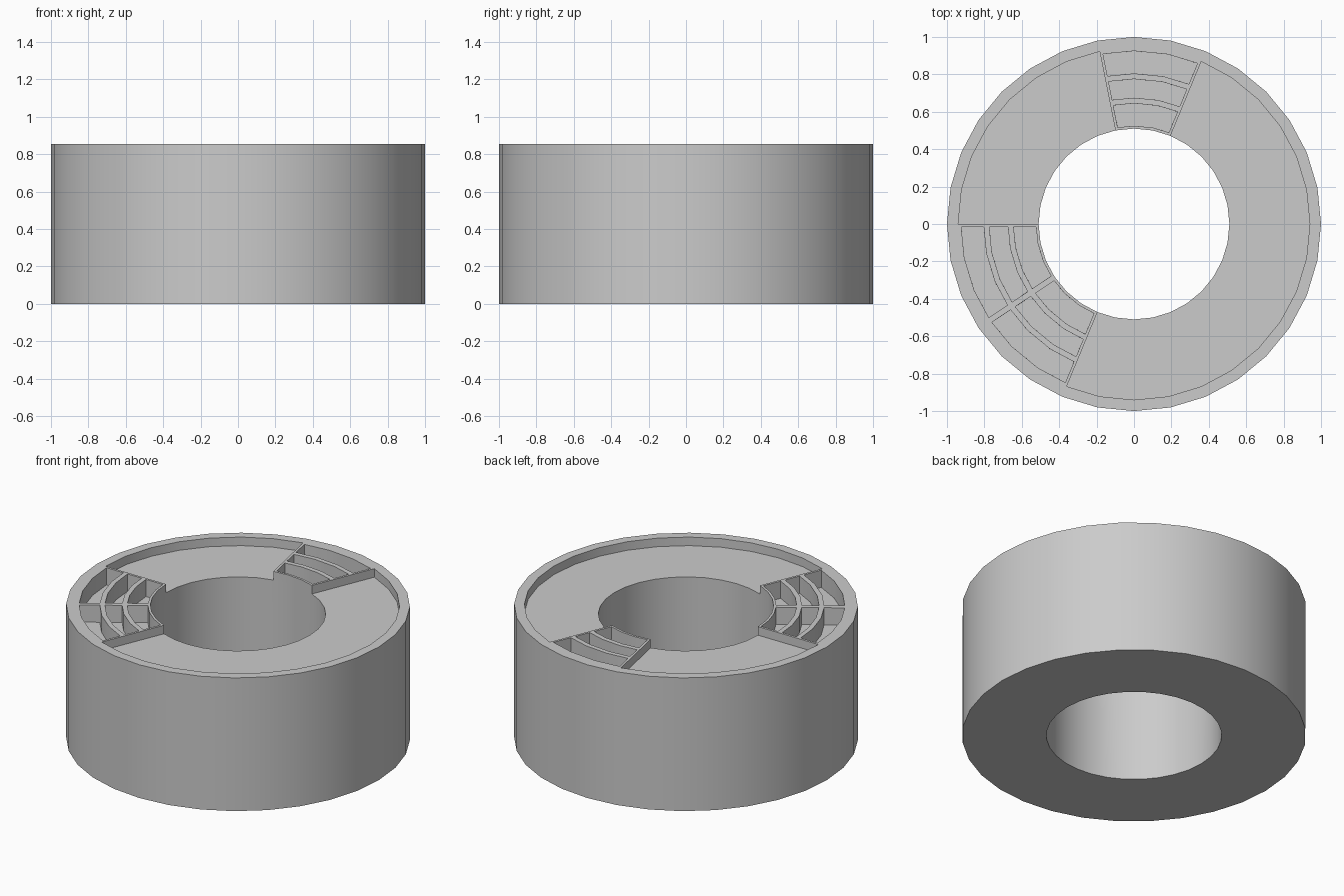
import bpy, bmesh
from math import cos, sin, tau, radians

if "Cube" in bpy.data.objects:
    bpy.data.objects.remove(bpy.data.objects["Cube"])

SEG = 32                                  # sides of the ring
H, FLOOR, POCKET = 0.855, 0.80, 0.745     # rim, recessed face and pocket floor heights
RADII = [0.51, 0.66, 0.79, 0.94]          # bore, two dividers, inside of the rim
OUTER, WALL = 1.0, 0.015
BLOCKS = [6, 16, 19]                      # first segment of each three-segment pocket block
raised = {s + k for s in BLOCKS for k in range(3)}

bm = bmesh.new()


def pt(r, j, z):
    a = tau * (j % SEG) / SEG
    return (r * cos(a), r * sin(a), z)


def quad(*pts):
    return bm.faces.new([bm.verts.new(p) for p in pts])


def wall(r, j, z0, z1):
    quad(pt(r, j, z0), pt(r, j + 1, z0), pt(r, j + 1, z1), pt(r, j, z1))


def flat(r0, r1, j, z):
    return quad(pt(r0, j, z), pt(r1, j, z), pt(r1, j + 1, z), pt(r0, j + 1, z))


cells = {}
for j in range(SEG):
    up = j in raised
    # Underside, outside, rim and bore
    flat(RADII[0], OUTER, j, 0)
    wall(OUTER, j, 0, H)
    flat(RADII[-1], OUTER, j, H)
    wall(RADII[0], j, 0, FLOOR)
    # Bore continues up at the blocks, elsewhere the rim drops to the recess
    wall(RADII[0] if up else RADII[-1], j, FLOOR, H)
    for i, (r0, r1) in enumerate(zip(RADII, RADII[1:])):
        face = flat(r0, r1, j, H if up else FLOOR)
        if up:
            block = max(s for s in BLOCKS if s <= j)
            cells.setdefault((block, i), []).append(face)
        # Radial step where a block meets the recess
        if up != ((j - 1) % SEG in raised):
            quad(pt(r0, j, FLOOR), pt(r1, j, FLOOR), pt(r1, j, H), pt(r0, j, H))

bmesh.ops.remove_doubles(bm, verts=bm.verts[:], dist=1e-5)
bmesh.ops.recalc_face_normals(bm, faces=bm.faces[:])

# Sink one pocket into each cell, leaving thin walls
for faces in cells.values():
    for t in (WALL, 0.0002):
        bmesh.ops.inset_region(bm, faces=faces, thickness=t, depth=0,
                               use_boundary=True, use_even_offset=True)
    for v in {v for f in faces for v in f.verts}:
        v.co.z = POCKET

me = bpy.data.meshes.new("pocketed_ring")
bm.to_mesh(me)
bm.free()
ring = bpy.data.objects.new("pocketed_ring", me)
bpy.context.collection.objects.link(ring)
bpy.context.view_layer.objects.active = ring
ring.select_set(True)
bpy.ops.object.shade_smooth_by_angle(angle=radians(30))
